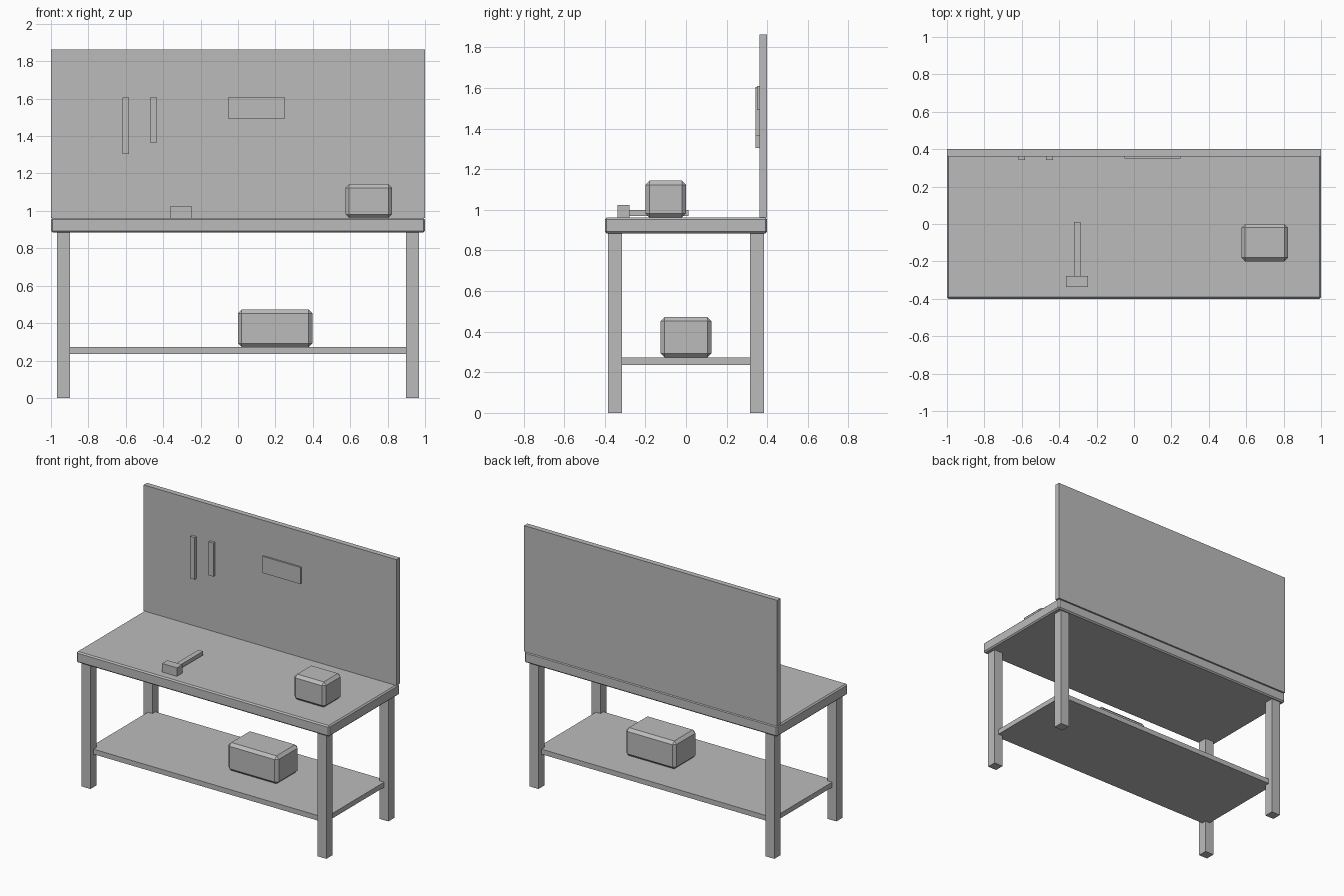
import bpy
import bmesh
from mathutils import Vector

cube = bpy.data.objects.get("Cube")
if cube:
    bpy.data.objects.remove(cube, do_unlink=True)

grey = bpy.data.materials.new("plain_grey")
grey.use_nodes = True
grey.diffuse_color = (0.5, 0.5, 0.5, 1)
grey.node_tree.nodes["Principled BSDF"].inputs["Base Color"].default_value = (0.5, 0.5, 0.5, 1)


def block(name, x, y, z, chamfer=0):
    """Box spanning the given (low, high) ranges, with optional chamfered edges."""
    low, high = (Vector(c) for c in zip(x, y, z))
    bm = bmesh.new()
    bmesh.ops.create_cube(bm, size=1)
    bmesh.ops.scale(bm, vec=high - low, verts=bm.verts)
    mesh = bpy.data.meshes.new(name)
    bm.to_mesh(mesh)
    bm.free()
    mesh.materials.append(grey)
    obj = bpy.data.objects.new(name, mesh)
    obj.location = (low + high) / 2
    bpy.context.collection.objects.link(obj)
    if chamfer:
        bevel = obj.modifiers.new("chamfer", "BEVEL")
        bevel.width = chamfer
        bevel.segments = 1
    return obj


TOP = 0.962     # work surface height
SHELF = 0.272   # lower shelf height
BOARD = 0.362   # front of the tool board

# Bench
block("tabletop", (-1, 1), (-0.4, 0.4), (0.884, TOP), 0.009)
block("lower_shelf", (-0.935, 0.935), (-0.35, 0.35), (0.236, SHELF))
for side, sx in (("left", 1), ("right", -1)):
    for end, sy in (("front", -1), ("back", 1)):
        x, y = sx * 0.933, sy * 0.35
        block(f"{end}_{side}_leg", (x - 0.035, x + 0.035), (y - 0.034, y + 0.034), (0, 0.885))

# Tool board and hanging tools
block("tool_board", (-1, 1), (BOARD, 0.4), (TOP, 1.862))
block("long_hanging_tool", (-0.618, -0.582), (0.342, BOARD), (1.304, 1.605))
block("short_hanging_tool", (-0.471, -0.434), (0.342, BOARD), (1.365, 1.605))
block("hanging_plate", (-0.05, 0.249), (0.35, BOARD), (1.491, 1.61))

# Mallet lying on the bench
block("mallet_head", (-0.364, -0.246), (-0.338, -0.278), (TOP, 1.023))
block("mallet_handle", (-0.321, -0.285), (-0.285, 0.012), (0.97, 0.998))

# Storage boxes
block("bench_box", (0.574, 0.824), (-0.2, 0), (TOP, 1.143), 0.02)
block("shelf_box", (0, 0.398), (-0.125, 0.125), (SHELF, 0.472), 0.02)
